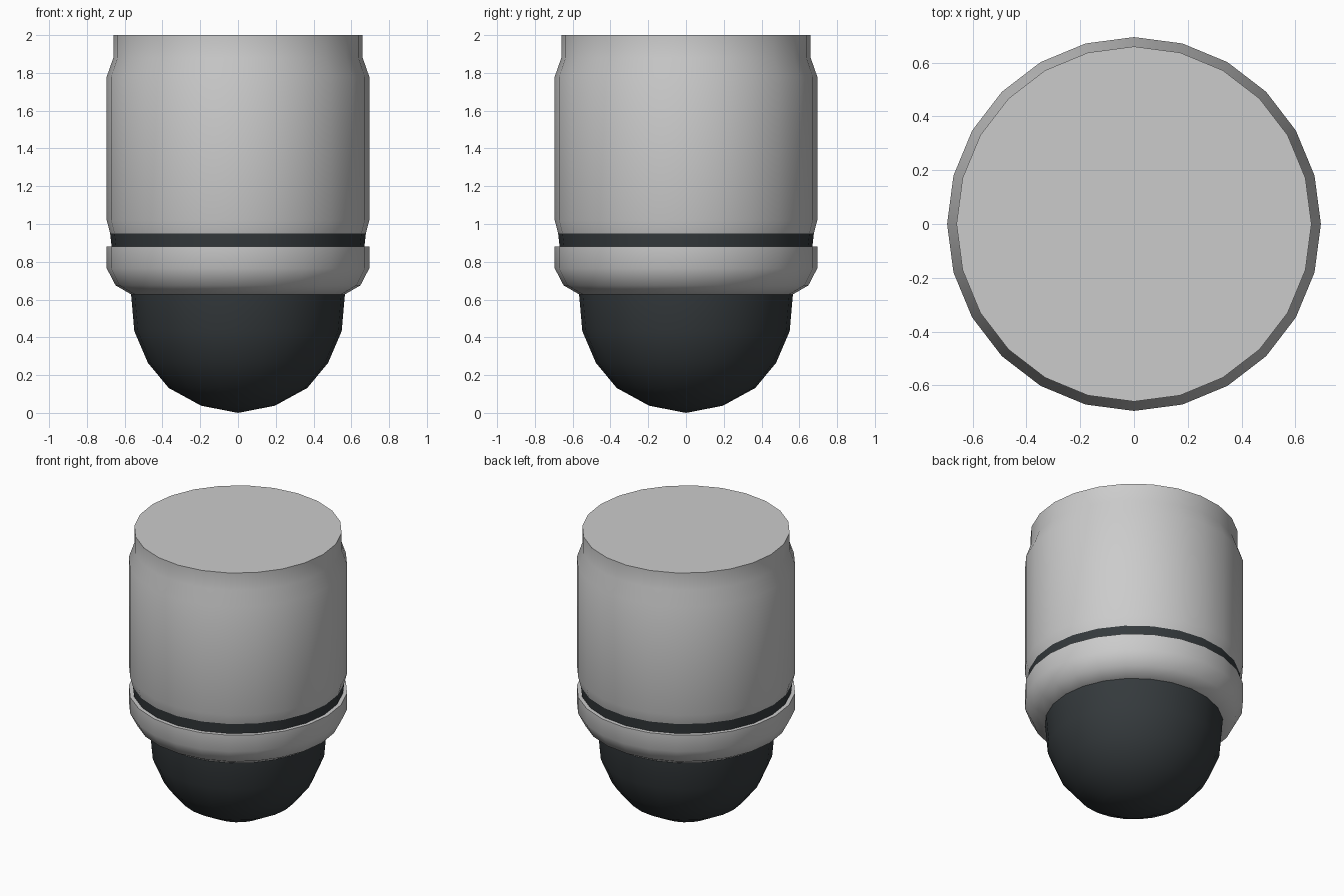
import bpy, bmesh
from math import cos, sin, pi, radians

if "Cube" in bpy.data.objects:
    bpy.data.objects.remove(bpy.data.objects["Cube"])

SIDES = 24

dark = bpy.data.materials.new("dark_glass")
dark.diffuse_color = (0.035, 0.042, 0.046, 1)
dark.use_nodes = True
dark.node_tree.nodes["Principled BSDF"].inputs["Base Color"].default_value = dark.diffuse_color


def lathe(name, profile, mat=None):
    """Revolve (radius, z) points, listed bottom to top, around z."""
    bm = bmesh.new()
    rings = []
    for r, z in profile:
        if r == 0:
            rings.append([bm.verts.new((0, 0, z))] * SIDES)
        else:
            rings.append([bm.verts.new((r * cos(2 * pi * i / SIDES), r * sin(2 * pi * i / SIDES), z))
                          for i in range(SIDES)])
    for lo, hi in zip(rings, rings[1:]):
        for i in range(SIDES):
            j = (i + 1) % SIDES
            bm.faces.new(dict.fromkeys((lo[i], lo[j], hi[j], hi[i])))
    # Flat caps on open ends
    if profile[0][0] > 0:
        bm.faces.new(rings[0][::-1])
    if profile[-1][0] > 0:
        bm.faces.new(rings[-1])
    bmesh.ops.recalc_face_normals(bm, faces=bm.faces)
    mesh = bpy.data.meshes.new(name)
    bm.to_mesh(mesh)
    bm.free()
    obj = bpy.data.objects.new(name, mesh)
    bpy.context.collection.objects.link(obj)
    if mat:
        mesh.materials.append(mat)
    bpy.ops.object.select_all(action='DESELECT')
    obj.select_set(True)
    bpy.context.view_layer.objects.active = obj
    bpy.ops.object.shade_smooth_by_angle(angle=radians(40))
    return obj


# Main housing with a narrowed neck at the top
lathe("housing", [(0.677, 0.95), (0.695, 1.02), (0.695, 1.78), (0.66, 1.88), (0.66, 2.0)])

# Dark seam between housing and collar
lathe("seam_band", [(0.669, 0.88), (0.677, 0.95)], dark)

# Rounded collar holding the dome
lathe("collar", [(0.565, 0.627), (0.648, 0.675), (0.695, 0.765), (0.695, 0.88)])

# Dark dome
lathe("dome", [(0, 0.0), (0.195, 0.038), (0.367, 0.132), (0.477, 0.265), (0.549, 0.433), (0.566, 0.627)], dark)
